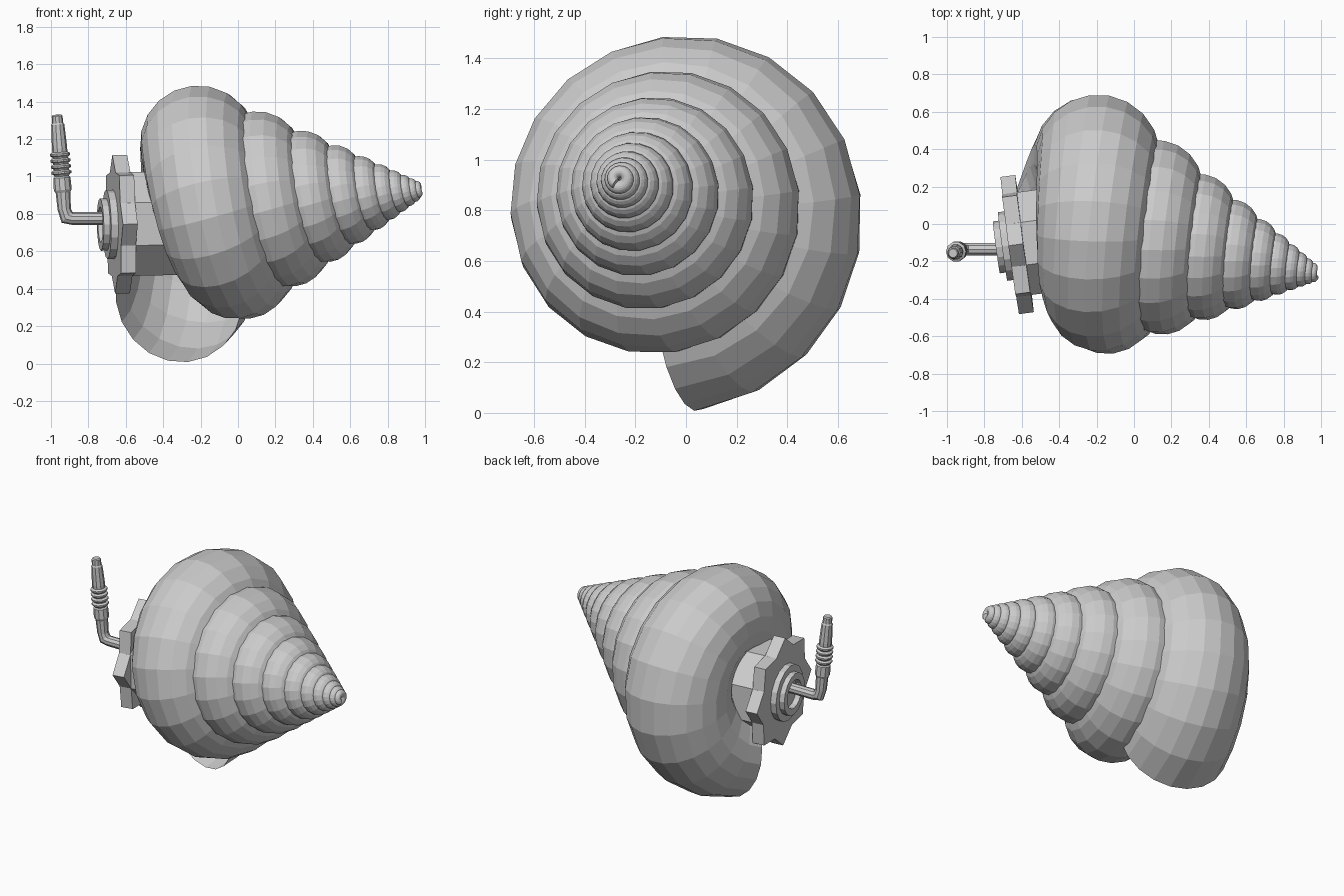
import bpy, bmesh
from math import sin, cos, pi, radians
from mathutils import Vector as V

if "Cube" in bpy.data.objects:
    bpy.data.objects.remove(bpy.data.objects["Cube"])


def make_object(name, rings, cap_start=True, cap_end=True):
    """Skin a list of equal-length vertex rings into one mesh object."""
    bm = bmesh.new()
    rows = [[bm.verts.new(p) for p in ring] for ring in rings]
    n = len(rows[0])
    for a, b in zip(rows, rows[1:]):
        for i in range(n):
            j = (i + 1) % n
            bm.faces.new((a[i], a[j], b[j], b[i]))
    if cap_start:
        bm.faces.new(rows[0])
    if cap_end:
        bm.faces.new(rows[-1])
    bmesh.ops.recalc_face_normals(bm, faces=bm.faces)
    mesh = bpy.data.meshes.new(name)
    bm.to_mesh(mesh)
    bm.free()
    ob = bpy.data.objects.new(name, mesh)
    bpy.context.collection.objects.link(ob)
    return ob


def perp(v, axis):
    return (v - axis * v.dot(axis)).normalized()


def lathe(name, profile, origin, axis, ref, sides, phase=0.0, notch=1.0):
    """Turned part: profile is (distance along axis, radius); notch scales every second vertex."""
    axis = axis.normalized()
    e1 = perp(ref, axis)
    e2 = axis.cross(e1)
    rings = []
    for h, r in profile:
        ring = []
        for i in range(sides):
            t = phase + 2 * pi * i / sides
            rr = r * (notch if i % 2 else 1.0)
            ring.append(origin + axis * h + (e1 * cos(t) + e2 * sin(t)) * rr)
        rings.append(ring)
    return make_object(name, rings)


# Spiral shell: a tube shrinking by a constant ratio each turn toward the apex
APEX, BASE = V((1.05, -0.28, 0.935)), V((-1.415, 0.266, -0.147))
RATIO, COIL, TUBE = 0.75, 0.43, 0.36
TURNS, STEPS, SIDES = 9.9, 20, 20
u = BASE.normalized()
down, side = perp(V((0, 0, -1)), u), perp(V((0, 1, 0)), u)


def coil(theta):
    radial = down * cos(theta) + side * sin(theta)
    s = RATIO ** (theta / (2 * pi))
    return APEX + (BASE + radial * COIL) * s, radial, s


rings = []
for i in range(int(TURNS * STEPS) + 1):
    th = radians(3) + 2 * pi * i / STEPS
    centre, radial, s = coil(th)
    tangent = (coil(th + 0.01)[0] - coil(th - 0.01)[0]).normalized()
    n1 = perp(radial, tangent)
    n2 = tangent.cross(n1)
    rings.append([centre + (n1 * cos(a) + n2 * sin(a)) * TUBE * s
                  for a in (2 * pi * j / SIDES for j in range(SIDES))])
make_object("spiral_shell", rings, cap_start=False)

# Hub, notched wheel and stepped collar on a slightly turned axis
HUB, OUT, UP = V((-0.625, -0.11, 0.745)), V((-0.99, -0.134, -0.02)), V((0, 0, 1))
lathe("hub", [(-0.45, 0.3), (0.0, 0.3)], HUB, OUT, UP, 8, pi / 8)
lathe("notched_wheel", [(-0.04, 0.37), (0.04, 0.37)], HUB, OUT, UP, 16, 0, 0.81)
lathe("wheel_flange", [(0.02, 0.185), (0.078, 0.185)], HUB, OUT, UP, 16)
lathe("shaft_collar", [(0.06, 0.14), (0.112, 0.14), (0.112, 0.095), (0.075, 0.09)],
      HUB, OUT, UP, 16)

# Crank: shaft bending up at an elbow
ELBOW = V((-0.925, -0.135, 0.775))
GRIP_DIR = V((-0.04, -0.02, 0.52)).normalized()
shaft_dir = V((-1, 0, 0))
bend = (shaft_dir + GRIP_DIR).normalized()
y = V((0, 1, 0))


def circle(c, d, r, n=10, stretch=1.0):
    e2 = perp(y, d)
    e1 = d.cross(e2)
    return [c + e1 * cos(2 * pi * i / n) * r * stretch + e2 * sin(2 * pi * i / n) * r
            for i in range(n)]


make_object("crank_arm", [
    circle(V((-0.66, -0.135, 0.775)), shaft_dir, 0.034),
    circle(V((-0.885, -0.135, 0.775)), shaft_dir, 0.034),
    circle(ELBOW + V((0.01, 0, 0.008)), bend, 0.036, stretch=1.15),
    circle(ELBOW + GRIP_DIR * 0.05, GRIP_DIR, 0.036),
    circle(ELBOW + GRIP_DIR * 0.17, GRIP_DIR, 0.04)])

# Handle with a stack of rounded ridges
profile = [(0.14, 0.04), (0.155, 0.048), (0.22, 0.046), (0.228, 0.038)]
for k in range(4):
    h = 0.235 + k * 0.032
    profile += [(h, 0.043), (h + 0.008, 0.054), (h + 0.018, 0.054), (h + 0.026, 0.04)]
profile += [(0.38, 0.041), (0.505, 0.035), (0.512, 0.03), (0.55, 0.029), (0.557, 0.023)]
lathe("crank_handle", profile, ELBOW, GRIP_DIR, V((1, 0, 0)), 10)
